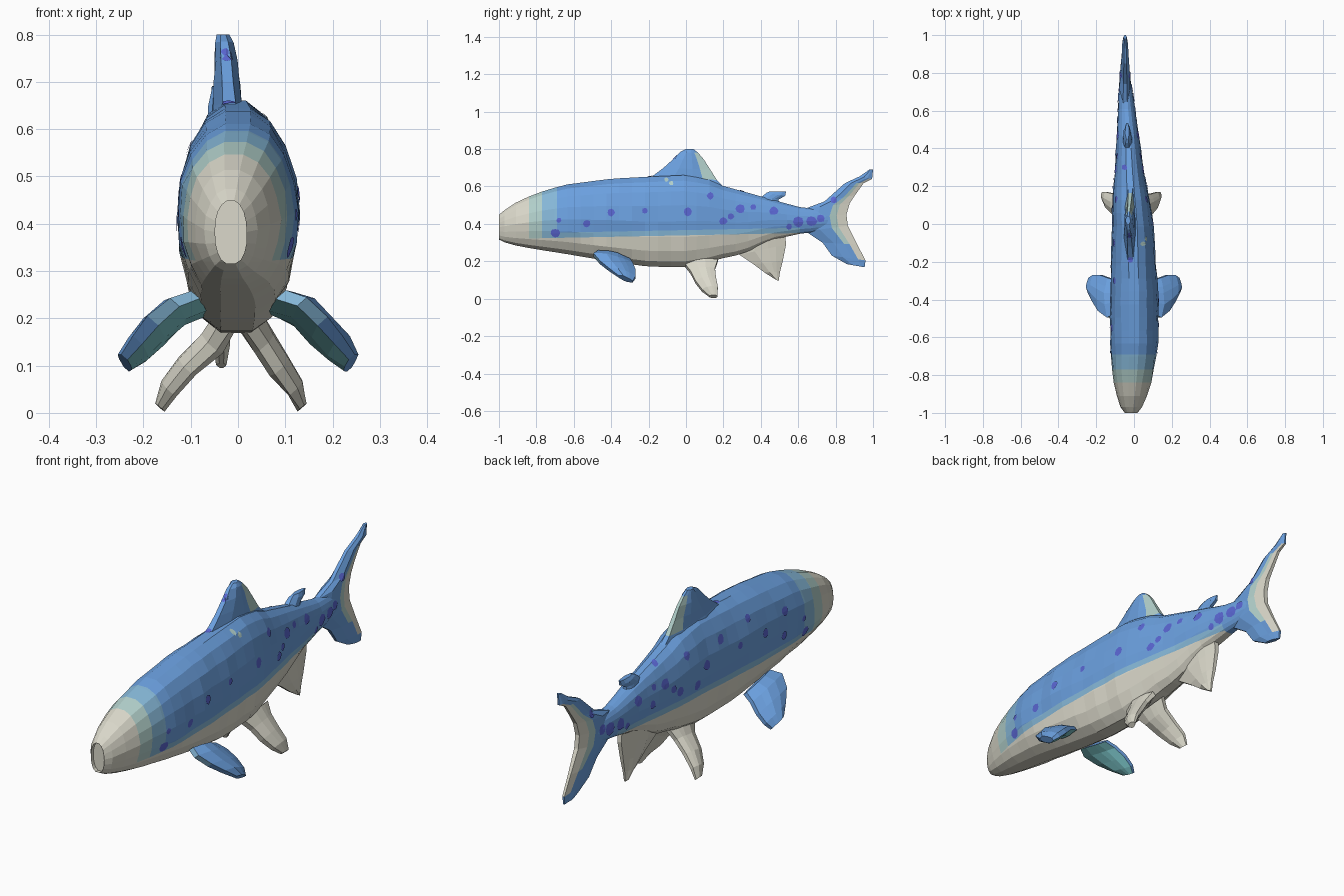
import bpy, bmesh, math, random
from mathutils import Vector
from mathutils.bvhtree import BVHTree

if "Cube" in bpy.data.objects:
    bpy.data.objects.remove(bpy.data.objects["Cube"])

random.seed(4)


def material(name, hex_rgb):
    m = bpy.data.materials.new(name)
    lin = [((int(hex_rgb[i:i + 2], 16) / 255 + 0.055) / 1.055) ** 2.4 for i in (0, 2, 4)]
    m.diffuse_color = (*lin, 1)
    m.use_nodes = True
    m.node_tree.nodes["Principled BSDF"].inputs["Base Color"].default_value = m.diffuse_color
    return m


MATS = [material("blue", "6BA0DF"), material("cream", "DBD9CB"), material("pale_aqua", "B2D0CB"),
        material("light_blue", "86B8D8"), material("spot_blue", "5A66D2"), material("teal", "80CCD0")]
BLUE, CREAM, AQUA, LIGHT, SPOT, TEAL = range(6)


def finish(name, bm):
    me = bpy.data.meshes.new(name)
    bm.to_mesh(me)
    bm.free()
    for m in MATS:
        me.materials.append(m)
    ob = bpy.data.objects.new(name, me)
    bpy.context.collection.objects.link(ob)
    return ob


def lookup(table, y):
    for a, b in zip(table, table[1:]):
        if y <= b[0]:
            t = (y - a[0]) / (b[0] - a[0])
            return [p + (q - p) * t for p, q in zip(a[1:], b[1:])]
    return table[-1][1:]


# Body: y, bottom z, top z, half width, centre x
STATIONS = [(-1, .315, .45, .034, -.015), (-.97, .30, .475, .056, -.015), (-.9, .28, .522, .083, -.012),
            (-.8, .262, .566, .108, -.007), (-.65, .238, .612, .127, 0), (-.4, .195, .645, .128, 0),
            (-.2, .168, .656, .12, -.003), (0, .165, .665, .108, -.006), (.12, .19, .64, .098, -.014),
            (.2, .215, .605, .088, -.02), (.3, .235, .578, .075, -.025), (.45, .31, .535, .06, -.031),
            (.6, .345, .492, .046, -.04), (.72, .36, .478, .034, -.045), (.82, .39, .46, .018, -.047)]
SIDES = 18


def belly_line(y):
    return .325 + .02 * (y + .7)


bm = bmesh.new()
rings = []
ys = [-1, -.97, -.91] + [-.84 + .069 * i for i in range(24)] + [.82]
for y in ys:
    lo, hi, w, cx = lookup(STATIONS, y)
    ring = []
    for k in range(SIDES):
        a = 2 * math.pi * k / SIDES
        j = 1 + random.uniform(-.03, .03)
        c, s = math.cos(a), math.sin(a)
        x = cx + w * math.copysign(abs(c) ** (.9 if s > -.01 else .72), c) * j
        z = (lo + hi) / 2 + (hi - lo) / 2 * s
        ring.append(bm.verts.new((x, y, z)))
    rings.append(ring)
for r, q in zip(rings, rings[1:]):
    for k in range(SIDES):
        n = (k + 1) % SIDES
        bm.faces.new((r[k], r[n], q[n], q[k]))
nose = bm.faces.new(rings[0])
bm.faces.new(rings[-1])

# Shallow mouth hollow
bmesh.ops.inset_region(bm, faces=[nose], thickness=.014)
for v in nose.verts:
    v.co.y += .018

# Cut along the colour borders, then colour by position
cuts = [((0, y, 0), (0, 1, 0)) for y in (-.84, -.77, -.69)]
cuts += [((0, -.7, z), (0, -.02, 1)) for z in (.325, .353)]
for co, no in cuts:
    bmesh.ops.bisect_plane(bm, geom=bm.verts[:] + bm.edges[:] + bm.faces[:],
                           plane_co=co, plane_no=no, dist=1e-5)
bmesh.ops.recalc_face_normals(bm, faces=bm.faces[:])
for f in bm.faces:
    c = f.calc_center_median()
    if c.y > .62:
        f.material_index = BLUE
    elif c.z < belly_line(c.y) or c.y < -.84:
        f.material_index = CREAM
    elif c.y < -.77:
        f.material_index = AQUA
    elif c.y < -.69 or c.z < belly_line(c.y) + .028:
        f.material_index = LIGHT
    else:
        f.material_index = BLUE
body = finish("body", bm)

# Fins: lofted rows, each with a leading point, trailing point and half thickness
US = (0, .33, .62, .78, 1)
THICK = (.45, 1, .95, .75, .35)


def fin(name, rows, normal, colour):
    bm = bmesh.new()
    n = Vector(normal).normalized()
    rings = []
    for lead, trail, t in rows:
        lead, trail = Vector(lead), Vector(trail)
        pts = [(u, h) for u, h in zip(US, THICK)]
        pts += [(u, -h) for u, h in reversed(pts)]
        rings.append([bm.verts.new(lead.lerp(trail, u) + n * t * h * random.uniform(.85, 1.15))
                      for u, h in pts])
    count = len(rings[0])
    for i, (r, q) in enumerate(zip(rings, rings[1:])):
        for k in range(count):
            m = (k + 1) % count
            f = bm.faces.new((r[k], r[m], q[m], q[k]))
            col = k if k < 4 else (3.5 if k == 4 else (8 - k if k < 9 else 0))
            f.material_index = colour(i, col, k)
    for i, r in ((0, rings[0]), (len(rows) - 2, rings[-1])):
        bm.faces.new(r).material_index = colour(i, 0, 0)
    bmesh.ops.recalc_face_normals(bm, faces=bm.faces[:])
    return finish(name, bm)


def flat_rows(table, x0, x1=None):
    x1 = x0 if x1 is None else x1
    last = len(table) - 1
    return [((x0 + (x1 - x0) * i / last, a, b), (x0 + (x1 - x0) * i / last, c, d), t)
            for i, (a, b, c, d, t) in enumerate(table)]


def tail_colour(row, col, k):
    if 1 <= row <= 7 and col >= 3:
        return CREAM
    return AQUA if 2 <= row <= 6 and col >= 2 else BLUE


tail = fin("tail_fin", flat_rows([
    (.86, .185, .955, .168, .010), (.78, .23, .96, .205, .015), (.73, .30, .915, .29, .02),
    (.64, .36, .865, .39, .027), (.62, .43, .858, .45, .03), (.64, .483, .875, .51, .028),
    (.74, .52, .905, .555, .022), (.85, .618, .95, .618, .018), (.93, .655, .995, .64, .014),
    (.98, .69, 1, .692, .008)], -.047), (1, 0, 0), tail_colour)

dorsal = fin("dorsal_fin", flat_rows([
    (-.22, .62, .22, .58, .042), (-.18, .655, .165, .635, .031), (-.12, .70, .13, .69, .026),
    (-.07, .745, .095, .745, .023), (-.03, .785, .065, .78, .018), (0, .80, .04, .80, .013)],
    -.018, -.031), (1, 0, 0), lambda r, c, k: AQUA if 1 <= r <= 3 and c >= 3 else BLUE)

fin("rear_back_fin", flat_rows([
    (.38, .50, .50, .49, .028), (.405, .545, .495, .53, .024), (.43, .566, .53, .55, .019),
    (.45, .574, .535, .572, .011)], -.036), (1, 0, 0), lambda r, c, k: BLUE)

fin("anal_fin", flat_rows([
    (.28, .33, .53, .348, .035), (.285, .235, .535, .29, .03), (.36, .185, .517, .20, .022),
    (.42, .14, .503, .145, .016), (.475, .105, .495, .095, .010)], -.035), (1, 0, 0),
    lambda r, c, k: CREAM)


# Paired fins
def pectoral_colour(row, col, k):
    if 5 <= k <= 8:
        return TEAL
    return LIGHT if row <= 1 and k == 9 else BLUE


for side, sx in (("right", 1), ("left", -1)):
    fin(side + "_pectoral_fin", [
        ((sx * .09, -.47, .25), (sx * .09, -.30, .21), .03),
        ((sx * .135, -.495, .235), (sx * .135, -.285, .188), .031),
        ((sx * .18, -.46, .195), (sx * .175, -.27, .15), .031),
        ((sx * .213, -.41, .155), (sx * .213, -.27, .115), .028),
        ((sx * .24, -.36, .118), (sx * .236, -.285, .092), .019)],
        (sx * .75, 0, .66), pectoral_colour)
    reach = 1 if sx > 0 else 1.22
    fin(side + "_pelvic_fin", [
        ((sx * .025, -.01, .185), (sx * .025, .17, .205), .03),
        ((sx * .055, .025, .14), (sx * .055, .155, .16), .027),
        ((sx * .087 * reach, .05, .09), (sx * .087 * reach, .16, .11), .025),
        ((sx * .118 * reach, .085, .045), (sx * .122 * reach, .17, .06), .021),
        ((sx * .135 * reach, .125, .012), (sx * .137 * reach, .168, .012), .013)],
        (sx * .75, 0, .66), lambda r, c, k: CREAM)

# Spots: thin patches laid onto the body, tail and back fin
trees = [BVHTree.FromPolygons([v.co for v in o.data.vertices], [p.vertices[:] for p in o.data.polygons])
         for o in (body, tail, dorsal)]


def lay(point, axis):
    hits = [t.ray_cast(Vector(point) + axis * 2, -axis)[0] for t in trees]
    hits = [h for h in hits if h]
    return max(hits, key=lambda h: h.dot(axis)) + axis * .003 if hits else None


def spot(bm, centre, axis, r, mat):
    u = Vector((0, 1, 0))
    v = axis.cross(u)
    ring = [centre + (u * math.cos(a) + v * math.sin(a)) * r * random.uniform(.85, 1.1)
            for a in (i * math.pi / 4 for i in range(8))]
    pts = [lay(p, axis) for p in [centre] + ring]
    if None in pts:
        return
    c, *rim = [bm.verts.new(p) for p in pts]
    for i in range(8):
        f = bm.faces.new((c, rim[i], rim[(i + 1) % 8]))
        f.normal_update()
        if f.normal.dot(axis) < 0:
            f.normal_flip()
        f.material_index = mat


SPOTS = [(-.7, .35, .025), (-.68, .42, .014), (-.53, .40, .02), (-.4, .46, .02), (-.22, .47, .016),
         (.01, .465, .024), (.13, .55, .02), (.2, .415, .022), (.24, .44, .018),
         (.29, .48, .024), (.36, .49, .016), (.47, .47, .024), (.55, .385, .016), (.6, .41, .028),
         (.67, .415, .03), (.72, .43, .022), (.79, .528, .018)]
bm = bmesh.new()
for side in (1, -1):
    extra = [(-.55, .5, .022), (-.3, .56, .018), (-.1, .54, .022), (.08, .4, .022), (.38, .42, .02)]
    for y, z, r in SPOTS + (extra if side < 0 else []):
        spot(bm, Vector((0, y, z)), Vector((side, 0, 0)), r, SPOT)
for y, z in ((-.105, .637), (-.08, .618)):
    spot(bm, Vector((0, y, z)), Vector((1, 0, 0)), .012, AQUA)
for x, y in ((-.02, -.19), (-.025, -.06), (-.05, .3)):
    spot(bm, Vector((x, y, 0)), Vector((0, 0, 1)), .015, SPOT)
finish("spots", bm)
